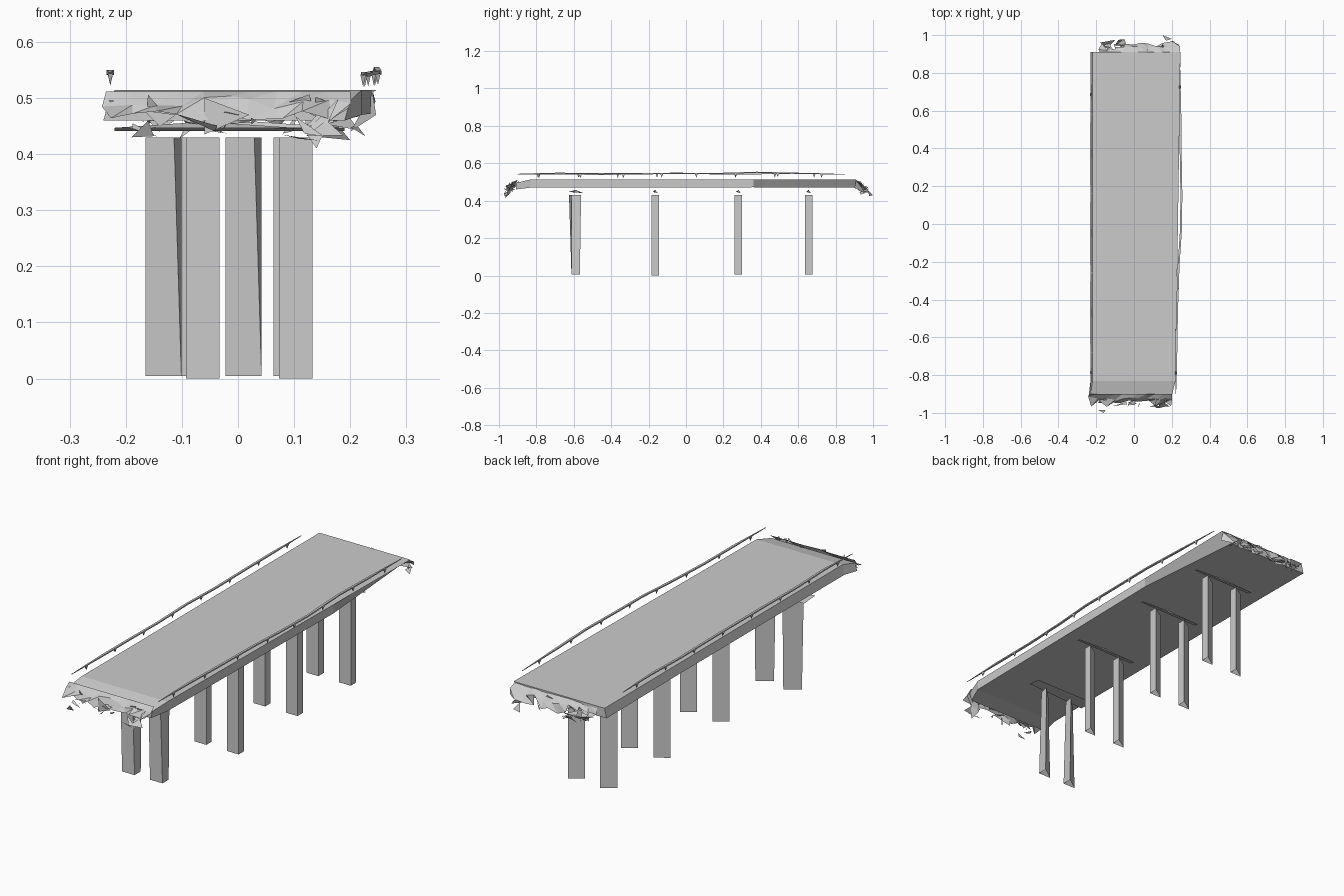
import bpy
import random
from mathutils import Vector

random.seed(7)

cube = bpy.data.objects.get("Cube")
if cube:
    bpy.data.objects.remove(cube, do_unlink=True)

concrete = bpy.data.materials.new("concrete_grey")
concrete.use_nodes = True
grey = (0.6, 0.6, 0.6, 1)
concrete.diffuse_color = grey
concrete.node_tree.nodes["Principled BSDF"].inputs["Base Color"].default_value = grey


def make(name, verts, faces):
    mesh = bpy.data.meshes.new(name)
    mesh.from_pydata(verts, [], faces)
    mesh.materials.append(concrete)
    mesh.update()
    obj = bpy.data.objects.new(name, mesh)
    bpy.context.collection.objects.link(obj)
    return obj


def loft(name, rings, cap_start=True, cap_end=True):
    """Skin a list of equal closed rings."""
    n = len(rings[0])
    verts = [p for ring in rings for p in ring]
    faces = []
    for r in range(len(rings) - 1):
        for i in range(n):
            j = (i + 1) % n
            faces.append((r * n + i, r * n + j, (r + 1) * n + j, (r + 1) * n + i))
    if cap_start:
        faces.append(tuple(reversed(range(n))))
    if cap_end:
        faces.append(tuple(range(len(verts) - n, len(verts))))
    return make(name, verts, faces)


# Deck slab: drooping front lip, underside cut away at the back right
def deck_ring(y, left, right, top, low_right, bottom):
    return [(left, y, top), (right, y, top), (low_right, y, bottom), (left - 0.01, y, bottom)]


loft("deck", [
    deck_ring(-0.91, -0.23, 0.2, 0.495, 0.19, 0.46),
    deck_ring(-0.83, -0.22, 0.22, 0.514, 0.22, 0.47),
    deck_ring(0.36, -0.22, 0.238, 0.514, 0.236, 0.472),
    deck_ring(0.91, -0.22, 0.246, 0.514, 0.19, 0.47),
])


# Three-sided pillars, standing in pairs
def pillar(name, x, y, base, w=0.06, d=0.04, twist=0.0):
    rings = []
    for z, t in ((base, 0), (0.43, twist)):
        rings.append([(x - w / 2, y - d / 2 - t, z), (x + w / 2 - t, y - d / 2, z),
                      (x + w / 2, y + d / 2 + t / 2, z)])
    loft(name, rings, cap_start=False)


for row, (y, shift, base) in enumerate([(-0.165, 0, 0), (0.28, -0.01, 0.005), (0.655, 0, 0.005)]):
    for side, x in (("right", -0.063), ("left", 0.103)):
        pillar(f"pillar_{row + 2}_{side}", x + shift, y, base)
pillar("pillar_1_right", -0.133, -0.59, 0.005, 0.064, 0.045, 0.013)
pillar("pillar_1_left", 0.01, -0.59, 0.005, 0.064, 0.045, 0.013)


# Thin crossbeam slivers between pillars and deck
def crossbeam(name, y, x0, x1, depth):
    make(name, [(x0, y - depth, 0.447), (x1, y - depth / 2, 0.447), (x1, y + depth, 0.441),
                (x0, y + depth, 0.441), ((x0 + x1) / 2, y, 0.458)],
         [(0, 1, 4), (1, 2, 4), (2, 3, 4), (3, 0, 4), (3, 2, 1, 0)])


crossbeam("crossbeam_1", -0.59, -0.22, 0.1, 0.04)
for row, y in enumerate((-0.165, 0.28, 0.655)):
    crossbeam(f"crossbeam_{row + 2}", y, -0.13, 0.19, 0.013)


# Bent guard rails with tapering ends and hanging brackets
def rail(name, path):
    rings = []
    for i, (x, y, z) in enumerate(path):
        w, h = (0.001, 0.001) if i in (0, len(path) - 1) else (0.005, 0.003)
        rings.append([(x - w, y, z - h), (x + w, y, z - h), (x + w, y, z + h), (x - w, y, z + h)])
    loft(name, rings)
    verts, faces = [], []
    for a, b in zip(path, path[1:]):
        c = (Vector(a) + Vector(b)) / 2
        k = len(verts)
        verts += [c + Vector(o) for o in ((-0.005, -0.008, 0), (0.005, -0.008, 0),
                                          (0.005, 0.008, 0), (-0.005, 0.008, 0), (0, 0, -0.022))]
        faces += [(k + i, k + (i + 1) % 4, k + 4) for i in range(4)]
    make(name + "_brackets", verts, faces)


rail("left_rail", [(0.222, -0.9, 0.541), (0.224, -0.68, 0.543), (0.228, -0.45, 0.541),
                   (0.236, -0.22, 0.544), (0.248, -0.04, 0.546), (0.251, 0.15, 0.545),
                   (0.247, 0.38, 0.552), (0.245, 0.6, 0.546), (0.243, 0.85, 0.541)])
rail("right_rail", [(-0.229 + 0.003 * (i % 2), -0.89 + 0.21 * i, 0.544 + 0.003 * (i % 3 == 1))
                    for i in range(9)])


# Torn deck ends: a ragged curling skirt plus loose shards
def torn_end(name, s, x0, x1, start):
    cols = 11
    rows = [(start, 0.512, 0), (start + 0.025, 0.492, 0.012), (0.95, 0.465, 0.018)]
    verts, faces = [], []
    for y, z, jitter in rows:
        for i in range(cols):
            x = x0 + (x1 - x0) * i / (cols - 1)
            verts.append((x + random.uniform(-jitter, jitter) * 0.7,
                          s * (y + random.uniform(-jitter, jitter)),
                          z + random.uniform(-jitter, jitter)))
    for r in range(2):
        for i in range(cols - 1):
            a, b = r * cols + i, (r + 1) * cols + i
            faces.append((a, a + 1, b))
            if r == 0 or random.random() < 0.6:
                faces.append((a + 1, b + 1, b))
    make(name + "_skirt", verts, faces)

    verts, faces = [], []
    for i in range(26):
        c = Vector((random.uniform(x0 + 0.03, x1 - 0.03), 0, 0))
        t = random.random()
        c.y, c.z = s * (0.91 + 0.05 * t), 0.495 - 0.05 * t
        k = len(verts)
        for _ in range(3):
            verts.append(c + Vector((random.uniform(-0.045, 0.045), random.uniform(-0.02, 0.02),
                                     random.uniform(-0.022, 0.022))))
        faces.append((k, k + 1, k + 2))
    make(name + "_shards", verts, faces)


torn_end("front_break", -1, -0.235, 0.2, 0.9)
torn_end("back_break", 1, -0.18, 0.24, 0.905)

# Large individual slabs and stray tips
make("front_slabs", [(-0.06, -0.94, 0.5), (-0.06, -0.94, 0.435), (0.02, -0.96, 0.47),
                     (0.18, -0.93, 0.5), (0.14, -0.97, 0.41), (0.12, -0.94, 0.44),
                     (-0.19, -0.985, 0.43), (-0.16, -1, 0.46), (-0.15, -0.985, 0.432)],
     [(0, 1, 2), (3, 4, 5), (6, 7, 8)])
make("back_slabs", [(0.24, 0.91, 0.51), (0.246, 0.9, 0.47), (0.2, 0.96, 0.44),
                    (0.15, 1, 0.43), (0.2, 0.98, 0.425), (0.17, 0.97, 0.46),
                    (-0.18, 0.96, 0.48), (-0.1, 0.975, 0.47), (-0.14, 0.93, 0.44)],
     [(0, 1, 2), (3, 4, 5), (6, 7, 8)])
